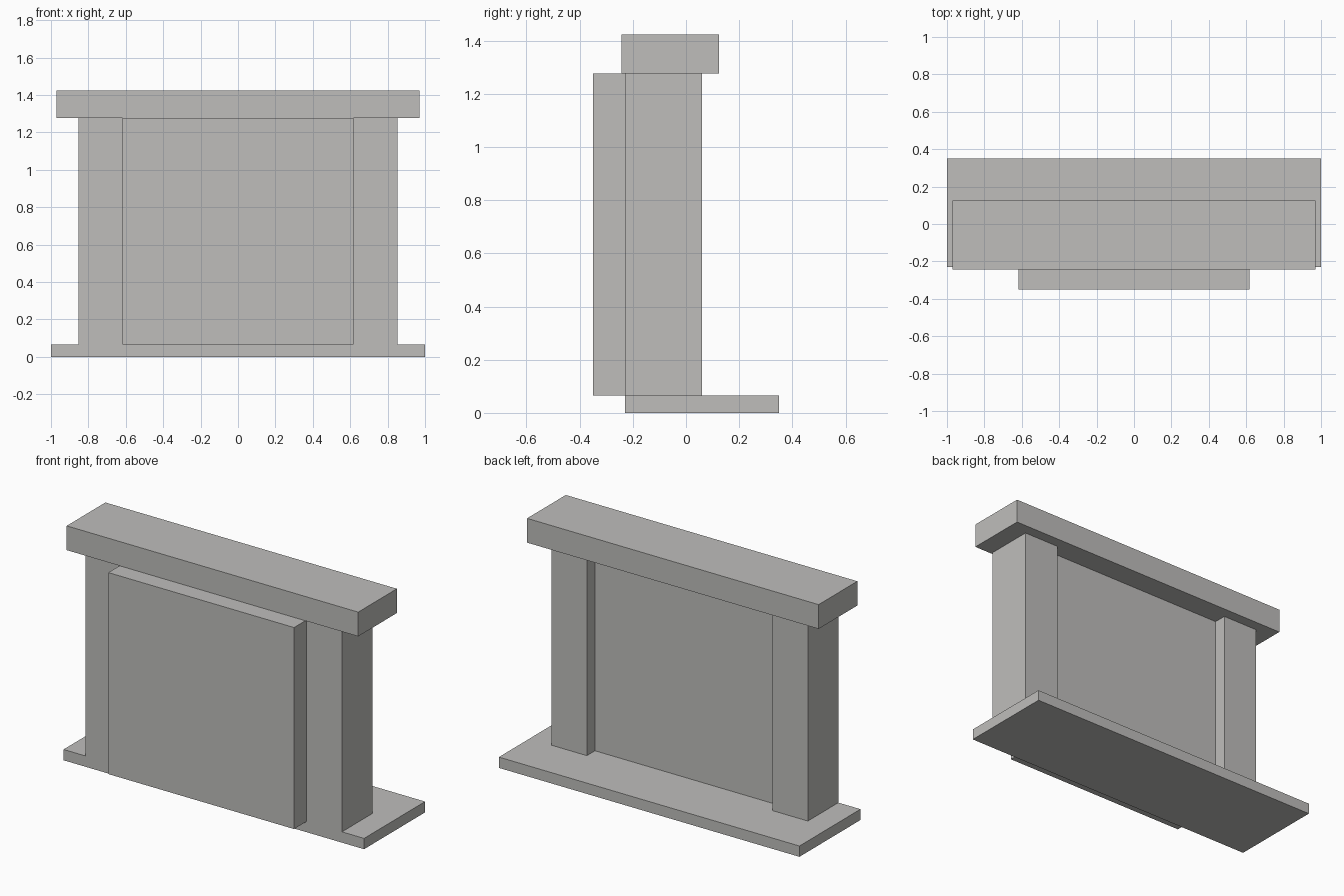
import bpy

cube = bpy.data.objects.get("Cube")
if cube:
    bpy.data.objects.remove(cube, do_unlink=True)

# Single warm grey stone
COLOR = (0.52, 0.515, 0.50, 1.0)
stone = bpy.data.materials.new("warm grey stone")
stone.use_nodes = True
stone.diffuse_color = COLOR
bsdf = next(n for n in stone.node_tree.nodes if n.type == "BSDF_PRINCIPLED")
bsdf.inputs["Base Color"].default_value = COLOR


def box(name, x, y, z):
    """Box spanning the (low, high) ranges given on each axis."""
    bpy.ops.mesh.primitive_cube_add(size=1)
    obj = bpy.context.object
    obj.name = obj.data.name = name
    for vert in obj.data.vertices:
        vert.co = [sum(r) / 2 + c * (r[1] - r[0]) for r, c in zip((x, y, z), vert.co)]
    obj.data.materials.append(stone)
    return obj


BASE_TOP, MANTEL_BOTTOM = 0.065, 1.277
INNER, OUTER = 0.618, 0.853
FRONT = -0.23

# Hearth slab, projecting on the back side
box("hearth_slab", (-1, 1), (FRONT, 0.35), (0, BASE_TOP))

# Pillars either side of the recess
for name, side in (("left_pillar", 1), ("right_pillar", -1)):
    x = sorted((side * INNER, side * OUTER))
    box(name, x, (FRONT, 0.06), (BASE_TOP, MANTEL_BOTTOM))

# Chimney panel, proud at the front and recessed at the back
box("chimney_panel", (-INNER, INNER), (-0.35, -0.017), (BASE_TOP, MANTEL_BOTTOM))

# Mantel shelf
box("mantel_shelf", (-0.97, 0.97), (-0.243, 0.125), (MANTEL_BOTTOM, 1.423))
